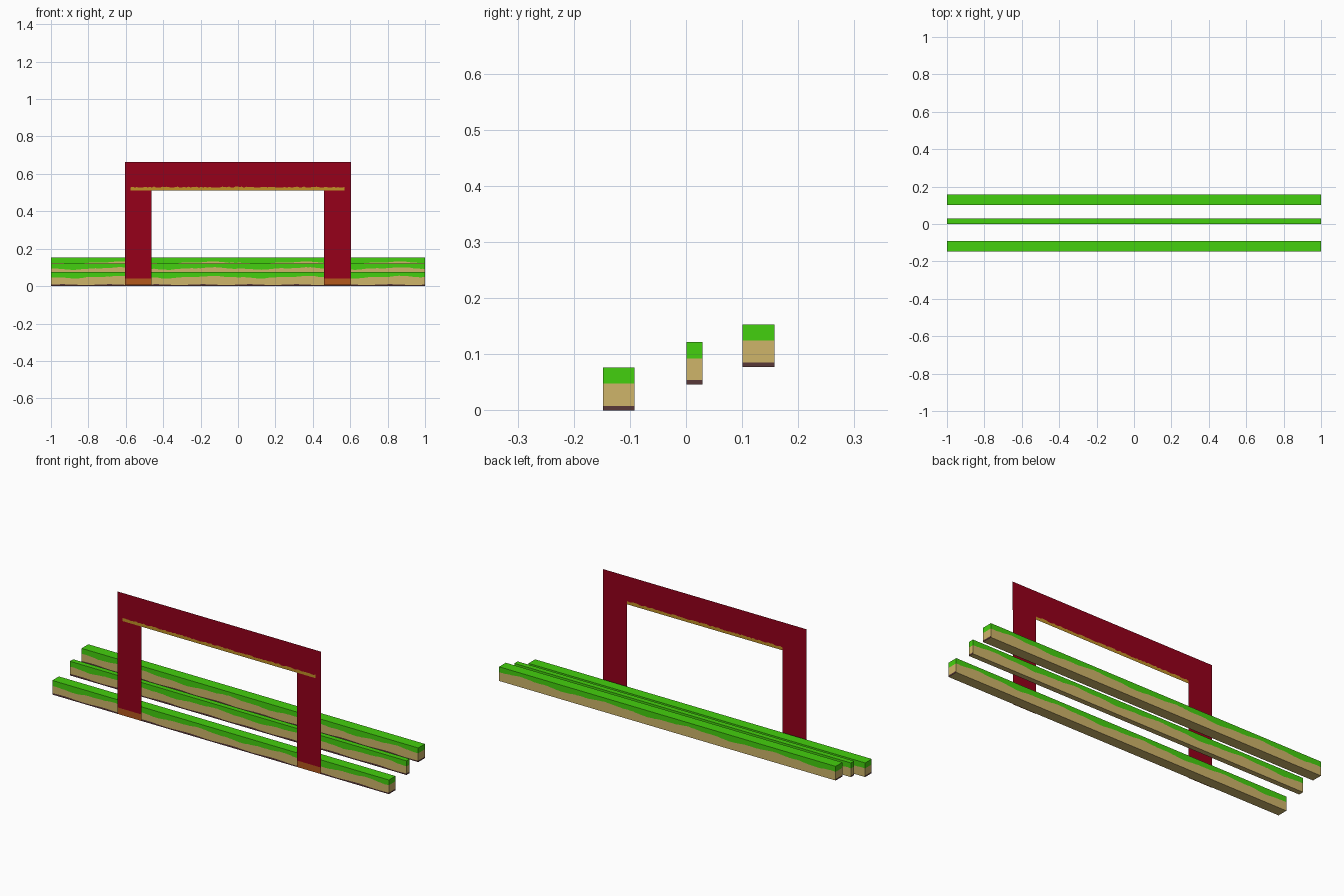
import bpy
import bmesh
import math
import random

random.seed(4)
if "Cube" in bpy.data.objects:
    bpy.data.objects.remove(bpy.data.objects["Cube"], do_unlink=True)


def material(name, rgb):
    # convert display values to linear
    col = [((c / 255 + 0.055) / 1.055) ** 2.4 if c > 10 else c / 3294 for c in rgb] + [1.0]
    mat = bpy.data.materials.new(name)
    mat.use_nodes = True
    mat.diffuse_color = col
    bsdf = mat.node_tree.nodes["Principled BSDF"]
    bsdf.inputs["Base Color"].default_value = col
    return mat


GRASS = material("grass green", (68, 208, 14))
EARTH = material("earth tan", (207, 181, 106))
SOIL = material("dark soil", (88, 56, 56))
RED = material("deep red", (150, 0, 26))
GOLD = material("old gold", (194, 146, 38))
RUST = material("rust orange", (180, 88, 28))


def finish(bm, name, mats):
    mesh = bpy.data.meshes.new(name)
    bm.to_mesh(mesh)
    bm.free()
    for m in mats:
        mesh.materials.append(m)
    obj = bpy.data.objects.new(name, mesh)
    bpy.context.collection.objects.link(obj)
    return obj


def grass_edge(x):
    # uneven lower edge of the turf, repeating four times along the strip
    wave = 0.005 * math.cos(4 * math.pi * (x - 0.36)) + 0.002 * math.sin(12 * math.pi * x)
    return 0.048 + wave + random.uniform(-0.001, 0.001)


def soil_edge(x):
    return 0.008 + 0.002 * math.sin(8 * math.pi * x)


def ground_strip(name, y0, y1, z0, height=0.076, columns=160):
    """Long bar with grass and earth on its sides, soil on front and ends."""
    bm = bmesh.new()
    rings = []
    for i in range(columns + 1):
        x = -1 + 2 * i / columns
        levels = [0, soil_edge(x), grass_edge(x), height]
        loop = [(y0, z) for z in levels] + [(y1, z) for z in reversed(levels)]
        rings.append([bm.verts.new((x, y, z0 + z)) for y, z in loop])
    # layer order round the section: front side, top, back side, underside
    layers = [2, 1, 0, 0, 0, 1, 1, 1]
    for a, b in zip(rings, rings[1:]):
        for k, layer in enumerate(layers):
            n = (k + 1) % 8
            bm.faces.new((a[k], b[k], b[n], a[n])).material_index = layer
    # end caps, one quad per layer
    for ring in (rings[0], rings[-1]):
        for k, layer in enumerate((2, 1, 0)):
            f = bm.faces.new((ring[k], ring[k + 1], ring[6 - k], ring[7 - k]))
            f.material_index = layer
    bmesh.ops.recalc_face_normals(bm, faces=bm.faces)
    return finish(bm, name, [GRASS, EARTH, SOIL])


def panel(name, y, xs, rows, trim, is_trim):
    """Flat upright panel; its lowest row takes the trim colour by rule."""
    bm = bmesh.new()
    cols = [[bm.verts.new((x, y, z)) for z in rows(x)] for x in xs]
    for a, b in zip(cols, cols[1:]):
        for k in range(len(a) - 1):
            f = bm.faces.new((a[k], b[k], b[k + 1], a[k + 1]))
            middle = (a[k].co.x + b[k].co.x) / 2
            f.material_index = int(k == 0 and is_trim(middle))
    return finish(bm, name, [RED, trim])


# three ground strips, rising towards the back
ground_strip("front_ground_strip", -0.148, -0.092, 0.0)
ground_strip("middle_ground_strip", 0.001, 0.029, 0.046)
ground_strip("back_ground_strip", 0.101, 0.158, 0.077)

# arch lintel with a ragged gold lower trim
STEPS = 100
lintel_xs = [-0.605] + [-0.575 + 1.145 * i / STEPS for i in range(STEPS + 1)] + [0.603]
panel("arch_lintel", -0.158, lintel_xs,
      lambda x: [0.512, 0.529 + random.uniform(-0.003, 0.003), 0.663],
      GOLD, lambda x: -0.575 < x < 0.57)

# arch legs, tucked just behind the lintel
for side, left, right in (("right", -0.605, -0.463), ("left", 0.461, 0.603)):
    panel(side + "_arch_leg", -0.157, [left, right],
          lambda x: [0.005, 0.04, 0.54], RUST, lambda x: True)
